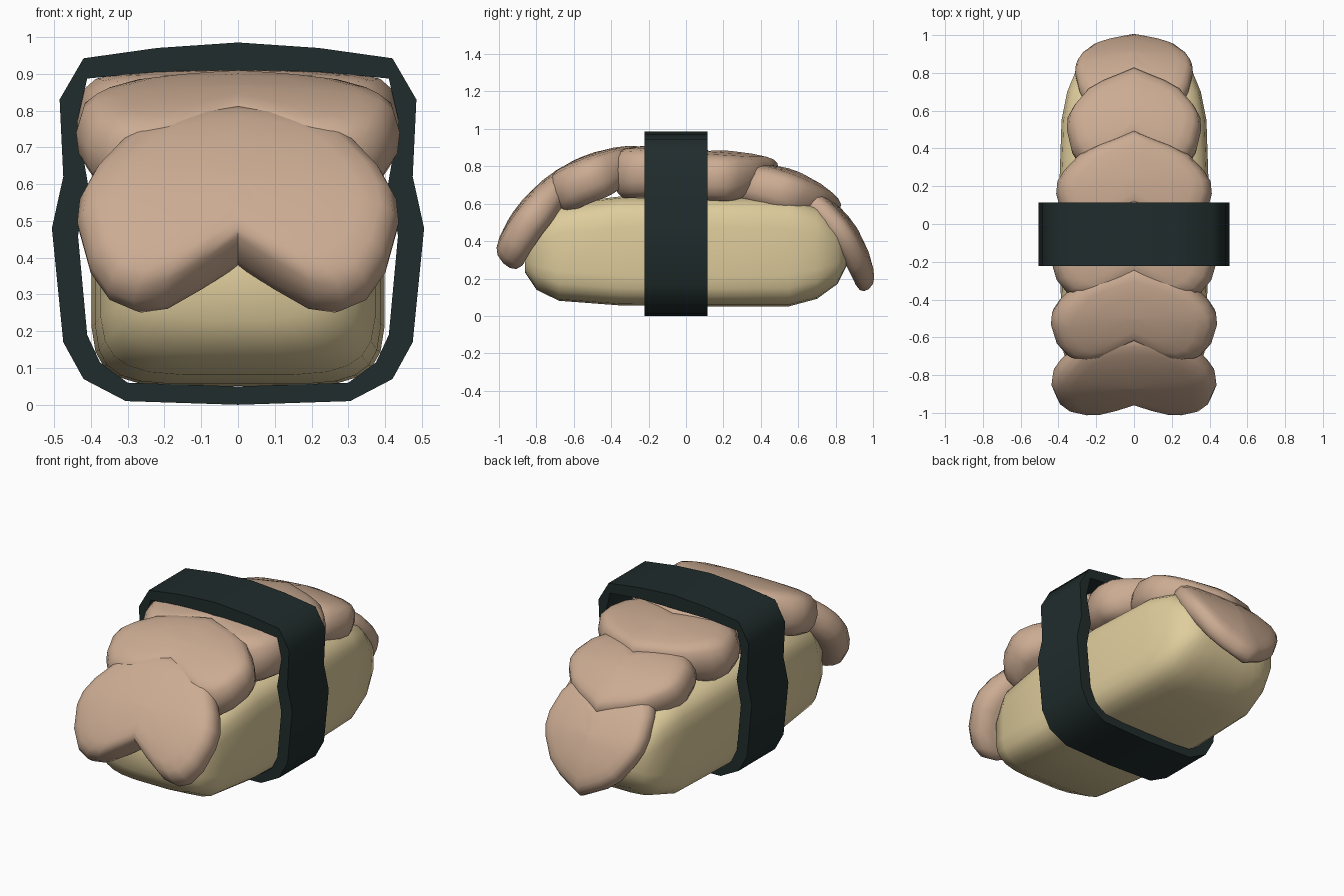
import bpy, bmesh, math
from mathutils import Vector

if "Cube" in bpy.data.objects:
    bpy.data.objects.remove(bpy.data.objects["Cube"])


def material(name, rgb):
    m = bpy.data.materials.new(name)
    m.diffuse_color = (*rgb, 1)
    m.use_nodes = True
    m.node_tree.nodes["Principled BSDF"].inputs["Base Color"].default_value = m.diffuse_color
    return m


PRAWN = material("prawn_tan", (0.60, 0.41, 0.29))
RICE = material("rice_cream", (0.74, 0.61, 0.335))
NORI = material("seaweed_dark", (0.0145, 0.025, 0.025))


def loft(name, rings, mat, angle, loop=False):
    """Skin a list of closed rings; cap the ends, or join last to first."""
    bm = bmesh.new()
    rows = [[bm.verts.new(p) for p in r] for r in rings]
    n = len(rows[0])
    pairs = list(zip(rows, rows[1:]))
    if loop:
        pairs.append((rows[-1], rows[0]))
    else:
        bm.faces.new(rows[0])
        bm.faces.new(rows[-1])
    for a, b in pairs:
        for i in range(n):
            j = (i + 1) % n
            bm.faces.new((a[i], a[j], b[j], b[i]))
    bmesh.ops.recalc_face_normals(bm, faces=bm.faces[:])
    me = bpy.data.meshes.new(name)
    bm.to_mesh(me)
    bm.free()
    me.materials.append(mat)
    ob = bpy.data.objects.new(name, me)
    bpy.context.collection.objects.link(ob)
    bpy.context.view_layer.objects.active = ob
    ob.select_set(True)
    bpy.ops.object.shade_smooth_by_angle(angle=math.radians(angle))
    ob.select_set(False)
    return ob


def mirrored(half):
    """Closed outline from a right half that starts and ends on x = 0."""
    return half + [(-x, v) for x, v in half[-2:0:-1]]


# Rice block: rounded sections along y (y, half width, bottom, top, corner roundness)
stations = [(-.86, .23, .23, .40, .6), (-.80, .325, .14, .52, .55),
            (-.68, .375, .08, .60, .46), (-.35, .39, .055, .64, .4),
            (.10, .40, .05, .64, .4), (.55, .385, .05, .635, .42),
            (.70, .355, .09, .60, .48), (.81, .31, .17, .50, .55),
            (.86, .22, .27, .39, .6)]


def rice_ring(y, w, lo, hi, e, n=24):
    pts = []
    for i in range(n):
        t = 2 * math.pi * (i + .5) / n
        c, s = math.cos(t), math.sin(t)
        pts.append((w * math.copysign(abs(c) ** e, c), y,
                    (lo + hi) / 2 + (hi - lo) / 2 * math.copysign(abs(s) ** e, s)))
    return pts


loft("rice_block", [rice_ring(*s) for s in stations], RICE, 60)

# Prawn segments: overlapping heart-shaped slabs, lobes to the front, point to the back
HEART = mirrored([(0, 1), (.23, .97), (.47, .88), (.70, .67), (.90, .27), (.985, 0),
                  (1, -.25), (.93, -.65), (.81, -.90), (.65, -1), (.47, -.97),
                  (.23, -.78), (0, -.565)])
# edge rounding: (outline scale, depth as share of thickness)
EDGE = [(.04, 0), (.45, .005), (.74, .025), (.88, .07), (.96, .18), (1, .43),
        (.985, .68), (.93, .87), (.82, 1), (.3, 1.02)]


def segment(name, a, b, width, thick, bow, point=.16, taper=.5, ridge=.025):
    """a, b = (y, z) of the lobe tips and the point, on the upper surface."""
    a, b = Vector((0, *a)), Vector((0, *b))
    mid, half = (a + b) / 2, (b - a) / 2
    d = half.normalized()
    normal = Vector((0, -d.z, d.y))
    rings = []
    for s, depth in EDGE:
        ring = []
        for x, v in HEART:
            if v > 0:   # sharpen the point
                v -= point * 4 * abs(x) * (1 - abs(x))
            x, v = x * s, v * s
            t = thick * (1 - taper * max(0, v) ** 1.5)
            h = bow * (1 - v * v) - depth * t - ridge * abs(x)
            ring.append(mid + half * v + normal * h + Vector((x * width, 0, 0)))
        rings.append(ring)
    loft(name, rings, PRAWN, 50)


segment("prawn_segment_1", (-1.045, .34), (-.62, .83), .437, .185, .055, 0, .5, .015)
segment("prawn_segment_2", (-.75, .755), (-.235, .92), .44, .24, .035, .12, .5, .01)
segment("prawn_segment_3", (-.39, .90), (.13, .91), .44, .27, .01, .12, .5, .01)
segment("prawn_segment_4", (-.03, .885), (.50, .84), .412, .25, .02)
segment("prawn_segment_5", (.34, .83), (.845, .61), .356, .22, .05)
segment("prawn_segment_6", (.69, .695), (1.02, .17), .312, .13, .07, .12, .1)

# Seaweed band: closed strip with outer and inner outlines
outer = mirrored([(0, .985), (.22, .97), (.42, .942), (.485, .83), (.475, .62),
                  (.506, .48), (.475, .17), (.42, .07), (.305, .01), (0, 0)])
inner = mirrored([(0, .905), (.22, .905), (.41, .887), (.437, .77), (.408, .60),
                  (.435, .46), (.41, .19), (.375, .115), (.30, .06), (0, .05)])
F, B = -.222, .115
loft("seaweed_band", [[(x, y, z) for x, z in o]
                      for o, y in ((outer, F), (outer, B), (inner, B), (inner, F))],
     NORI, 60, loop=True)
